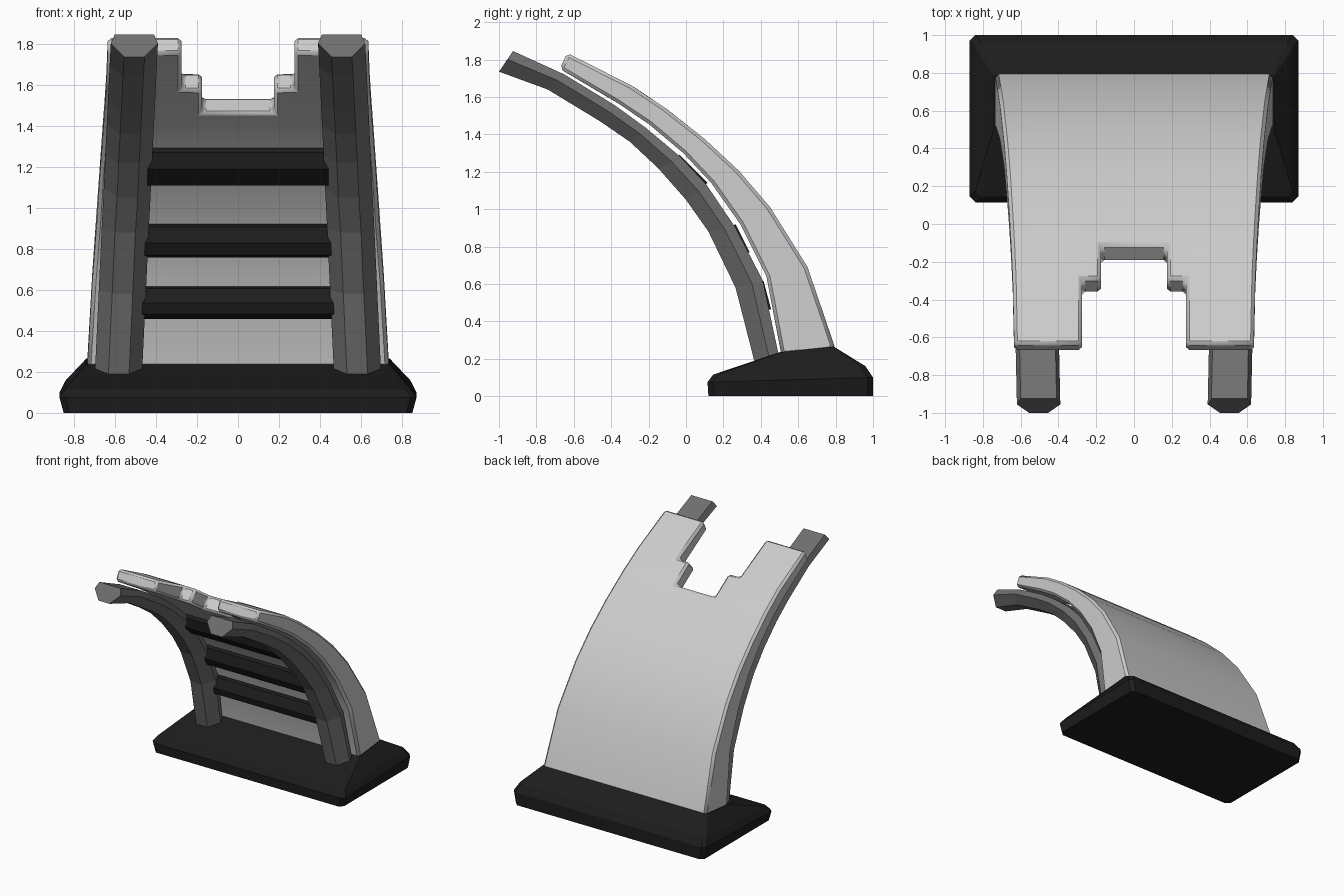
import bpy, bmesh
from mathutils import Vector

if "Cube" in bpy.data.objects:
    bpy.data.objects.remove(bpy.data.objects["Cube"])


def material(name, v):
    m = bpy.data.materials.new(name)
    m.diffuse_color = (v, v, v, 1)
    m.use_nodes = True
    m.node_tree.nodes["Principled BSDF"].inputs["Base Color"].default_value = m.diffuse_color
    return m


BLACK = material("black", 0.012)
DARK = material("dark_grey", 0.16)


def make(name, verts, faces, mat=None):
    bm = bmesh.new()
    vs = [bm.verts.new(v) for v in verts]
    for f in faces:
        bm.faces.new([vs[i] for i in f])
    loose = [v for v in bm.verts if not v.link_faces]
    bmesh.ops.delete(bm, geom=loose, context='VERTS')
    bmesh.ops.recalc_face_normals(bm, faces=bm.faces)
    me = bpy.data.meshes.new(name)
    bm.to_mesh(me)
    bm.free()
    ob = bpy.data.objects.new(name, me)
    bpy.context.collection.objects.link(ob)
    if mat:
        me.materials.append(mat)
    return ob


def loft(name, rings, mat):
    n = len(rings[0])
    faces = [(r * n + i, r * n + (i + 1) % n, (r + 1) * n + (i + 1) % n, (r + 1) * n + i)
             for r in range(len(rings) - 1) for i in range(n)]
    last = (len(rings) - 1) * n
    faces += [tuple(range(n)), tuple(range(last, last + n))]
    return make(name, [v for r in rings for v in r], faces, mat)


# Base: chamfered rectangular rings with a sloping top
def base_ring(hx, yf, yb, zf, zb, c=0.03):
    pts = [(-hx, yf + c), (-hx + c, yf), (hx - c, yf), (hx, yf + c),
           (hx, yb - c), (hx - c, yb), (-hx + c, yb), (-hx, yb - c)]
    return [(x, y, zf + (zb - zf) * (y - yf) / (yb - yf)) for x, y in pts]


loft("base", [base_ring(0.85, 0.12, 1.0, 0, 0),
              base_ring(0.87, 0.115, 1.0, 0.075, 0.10),
              base_ring(0.84, 0.145, 0.96, 0.115, 0.16),
              base_ring(0.74, 0.50, 0.79, 0.235, 0.265, 0.01)], BLACK)

# Curved back panel: (outer y, z, inner y, z, half width), bottom to top
stations = [(.80, .25, .51, .22, .735), (.65, .69, .43, .64, .71),
            (.45, 1.01, .29, .92, .688), (.283, 1.205, .135, 1.14, .674),
            (.10, 1.375, -.015, 1.30, .662), (-.11, 1.54, -.205, 1.46, .65),
            (-.29, 1.66, -.37, 1.57, .642), (-.635, 1.835, -.675, 1.75, .635)]
verts = []
for yo, zo, yi, zi, w in stations:
    for x in (-w, -.275, -.175, .175, .275, w):
        verts += [(x, yo, zo), (x, yi, zi)]
# Stepped notch at the top: omit the centre cells
cells = {(r, c) for r in range(7) for c in range(5)}
cells -= {(5, 2), (6, 1), (6, 2), (6, 3)}


def vid(r, c, inner):
    return (r * 6 + c) * 2 + inner


faces = []
for r, c in cells:
    corners = [(r, c), (r, c + 1), (r + 1, c + 1), (r + 1, c)]
    faces += [[vid(*p, k) for p in corners] for k in (0, 1)]
    neighbours = [(r - 1, c), (r, c + 1), (r + 1, c), (r, c - 1)]
    for i, nb in enumerate(neighbours):
        if nb not in cells:
            a, b = corners[i], corners[(i + 1) % 4]
            faces.append([vid(*a, 0), vid(*b, 0), vid(*b, 1), vid(*a, 1)])
panel = make("curved_panel", verts, faces)
bev = panel.modifiers.new("edge_chamfer", 'BEVEL')
bev.width = 0.018
bev.segments = 1
bev.limit_method = 'ANGLE'
bev.angle_limit = 0.9
bpy.context.view_layer.objects.active = panel
panel.select_set(True)
bpy.ops.object.shade_smooth_by_angle(angle=0.5)
panel.select_set(False)

# Curved rails with hexagonal section, mirrored
back = [(.50, .20), (.41, .62), (.265, .90), (.11, 1.13), (-.03, 1.28),
        (-.215, 1.435), (-.38, 1.555), (-.65, 1.72), (-.925, 1.845)]
front = [(.375, .15), (.265, .58), (.12, .88), (0, 1.05), (-.15, 1.22),
         (-.30, 1.36), (-.46, 1.47), (-.74, 1.64), (-1.0, 1.735)]
rings = []
for b, f in zip(back, front):
    b, f = Vector(b), Vector(f)
    cx = 0.583 - 0.078 * (b.y - 0.2) / 1.645
    ring = []
    for dx, t in ((-.095, 0), (.095, 0), (.115, .4), (.05, 1), (-.05, 1), (-.115, .4)):
        p = b.lerp(f, t)
        ring.append((cx + dx, p.x, p.y))
    rings.append(ring)
rail = loft("side_rails", rings, DARK)
rail.modifiers.new("mirror", 'MIRROR')

# Three cross slats between the rails
for i, (hi, lo) in enumerate([((-.035, 1.29), (.115, 1.14)),
                              ((.265, .92), (.34, .77)),
                              ((.415, .615), (.455, .465))]):
    hi, lo = Vector(hi), Vector(lo)
    t = (hi - lo).normalized()
    n = Vector((-t.y, t.x))
    if n.x > 0:
        n = -n
    sec = [hi, hi + n * .03, hi + n * .085 - t * .06,
           lo + n * .085 + t * .04, lo + n * .03, lo]
    loft(f"cross_slat_{i + 1}", [[(x, p.x, p.y) for p in sec] for x in (-.5, .5)], BLACK)
